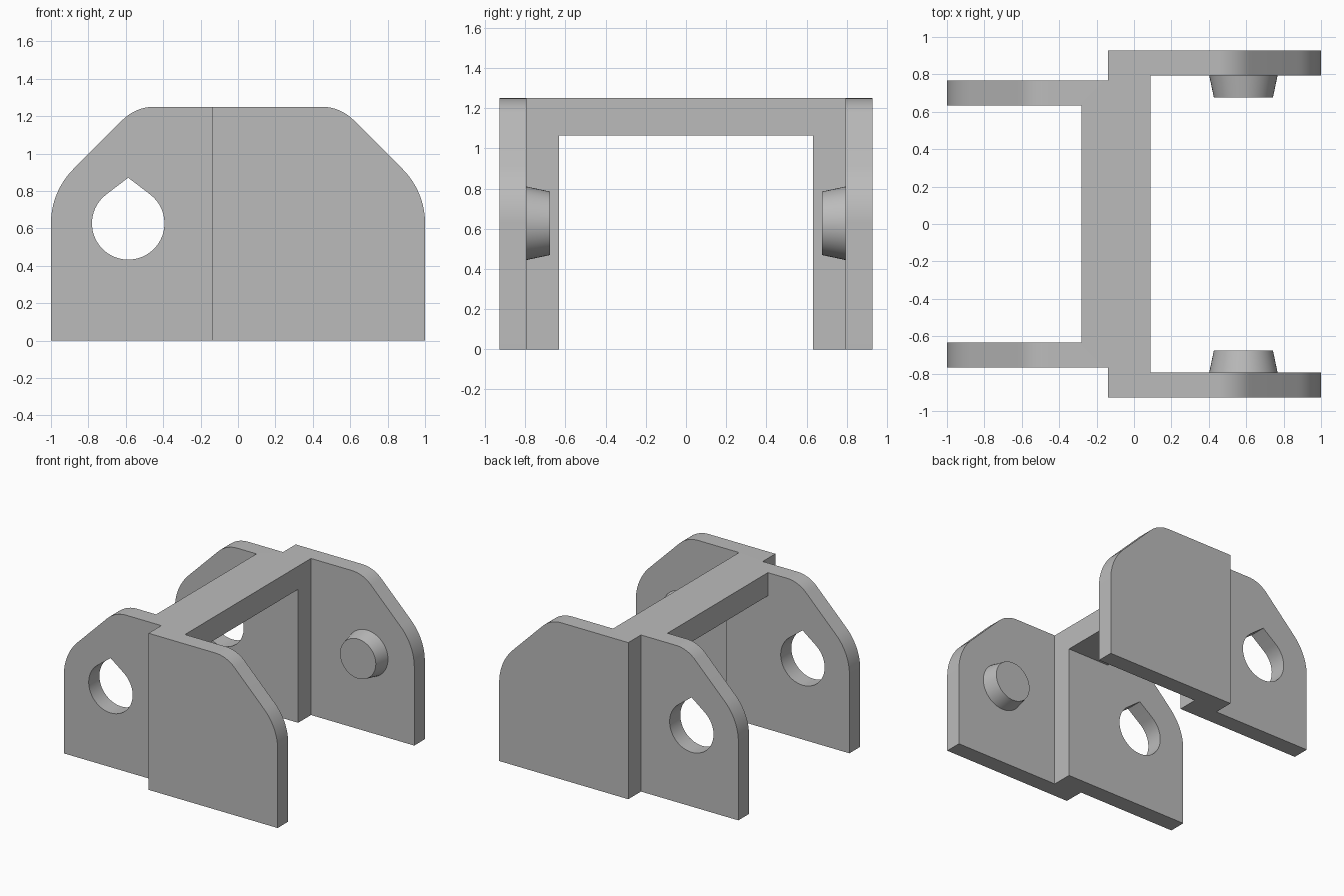
import bpy, bmesh, math
from mathutils import Vector

if "Cube" in bpy.data.objects:
    bpy.data.objects.remove(bpy.data.objects["Cube"], do_unlink=True)

grey = bpy.data.materials.new("plain grey")
grey.use_nodes = True
grey.diffuse_color = (0.5, 0.5, 0.5, 1)
grey.node_tree.nodes["Principled BSDF"].inputs["Base Color"].default_value = (0.5, 0.5, 0.5, 1)

HEIGHT = 1.25
OUT, STEP_IN, STEP_OUT, INNER = 0.928, 0.795, 0.768, 0.633   # plate faces in y
BAR_L, BLOCK_L, BAR_R = -0.28, -0.14, 0.088                  # crossbar and step in x
PIVOT_X, PIVOT_Z = 0.585, 0.627


def prism(name, points, offset):
    """Extrude a closed 3D outline along an offset."""
    bm = bmesh.new()
    face = bm.faces.new([bm.verts.new(p) for p in points])
    new = bmesh.ops.extrude_face_region(bm, geom=[face])["geom"]
    bmesh.ops.translate(bm, vec=offset, verts=[v for v in new if isinstance(v, bmesh.types.BMVert)])
    bmesh.ops.recalc_face_normals(bm, faces=bm.faces)
    mesh = bpy.data.meshes.new(name)
    bm.to_mesh(mesh)
    bm.free()
    mesh.materials.append(grey)
    ob = bpy.data.objects.new(name, mesh)
    bpy.context.collection.objects.link(ob)
    return ob


def arc(cx, cz, r, start, end, n):
    angles = [math.radians(start + (end - start) * i / n) for i in range(n + 1)]
    return [(cx + r * math.cos(a), cz + r * math.sin(a)) for a in angles]


def activate(ob):
    bpy.ops.object.select_all(action="DESELECT")
    ob.select_set(True)
    bpy.context.view_layer.objects.active = ob


def boolean(ob, cutter, operation):
    mod = ob.modifiers.new("cut", "BOOLEAN")
    mod.object, mod.operation, mod.solver = cutter, operation, "EXACT"
    activate(ob)
    bpy.ops.object.modifier_apply(modifier=mod.name)
    bpy.data.objects.remove(cutter, do_unlink=True)


# Link body: stepped plan of both side plates and the crossbar
half = [(BAR_R, STEP_IN), (1, STEP_IN), (1, OUT), (BLOCK_L, OUT), (BLOCK_L, STEP_OUT),
        (-1, STEP_OUT), (-1, INNER), (BAR_L, INNER)]
plan = half + [(x, -y) for x, y in reversed(half)]
body = prism("link_body", [(x, y, 0) for x, y in plan], (0, 0, HEIGHT))

# Side silhouette with large shoulders and rounded top corners
R, r = 0.41, 0.24
slope = PIVOT_Z + (1 - R) + R * math.sqrt(2)        # x + z on the 45 degree edge
top_x = slope - HEIGHT - r * math.tan(math.pi / 8)
right = [(1.0, -0.1)] + arc(1 - R, PIVOT_Z, R, 0, 45, 12) + arc(top_x, HEIGHT - r, r, 45, 90, 10)
outline = right + [(-x, z) for x, z in reversed(right)]
# Widen the flat ends very slightly so they clear the plate ends
outline = [(x * 1.0002, z) for x, z in outline]
outline = [(x, z + 0.0002 if z > 0 else z) for x, z in outline]
boolean(body, prism("silhouette", [(x, -1.2, z) for x, z in outline], (0, 2.4, 0)), "INTERSECT")

# Opening beneath the crossbar
opening = [(x, y, -0.1) for x, y in ((-0.5, -INNER), (0.3, -INNER), (0.3, INNER), (-0.5, INNER))]
boolean(body, prism("opening", opening, (0, 0, 1.165)), "DIFFERENCE")

# Teardrop pivot holes
hr, rise = 0.194, 0.244
lean = math.degrees(math.acos(hr / rise))
drop = arc(-PIVOT_X - 0.002, PIVOT_Z, hr, 90 + lean, 450 - lean, 40)
drop.append((-PIVOT_X - 0.002, PIVOT_Z + rise))
boolean(body, prism("teardrop", [(x, -1.2, z) for x, z in drop], (0, 2.4, 0)), "DIFFERENCE")

activate(body)
bpy.ops.object.shade_smooth_by_angle(angle=math.radians(30))

# Tapered pivot pins on the inner faces of the wide plates
for name, side in (("front_pin", -1), ("back_pin", 1)):
    depth = STEP_IN - 0.677
    bpy.ops.mesh.primitive_cone_add(vertices=48, radius1=0.183, radius2=0.158, depth=depth,
                                    location=(PIVOT_X, side * (STEP_IN - depth / 2), PIVOT_Z),
                                    rotation=(side * math.pi / 2, 0, 0))
    pin = bpy.context.object
    pin.name = name
    pin.data.materials.append(grey)
    bpy.ops.object.shade_smooth_by_angle(angle=math.radians(30))
